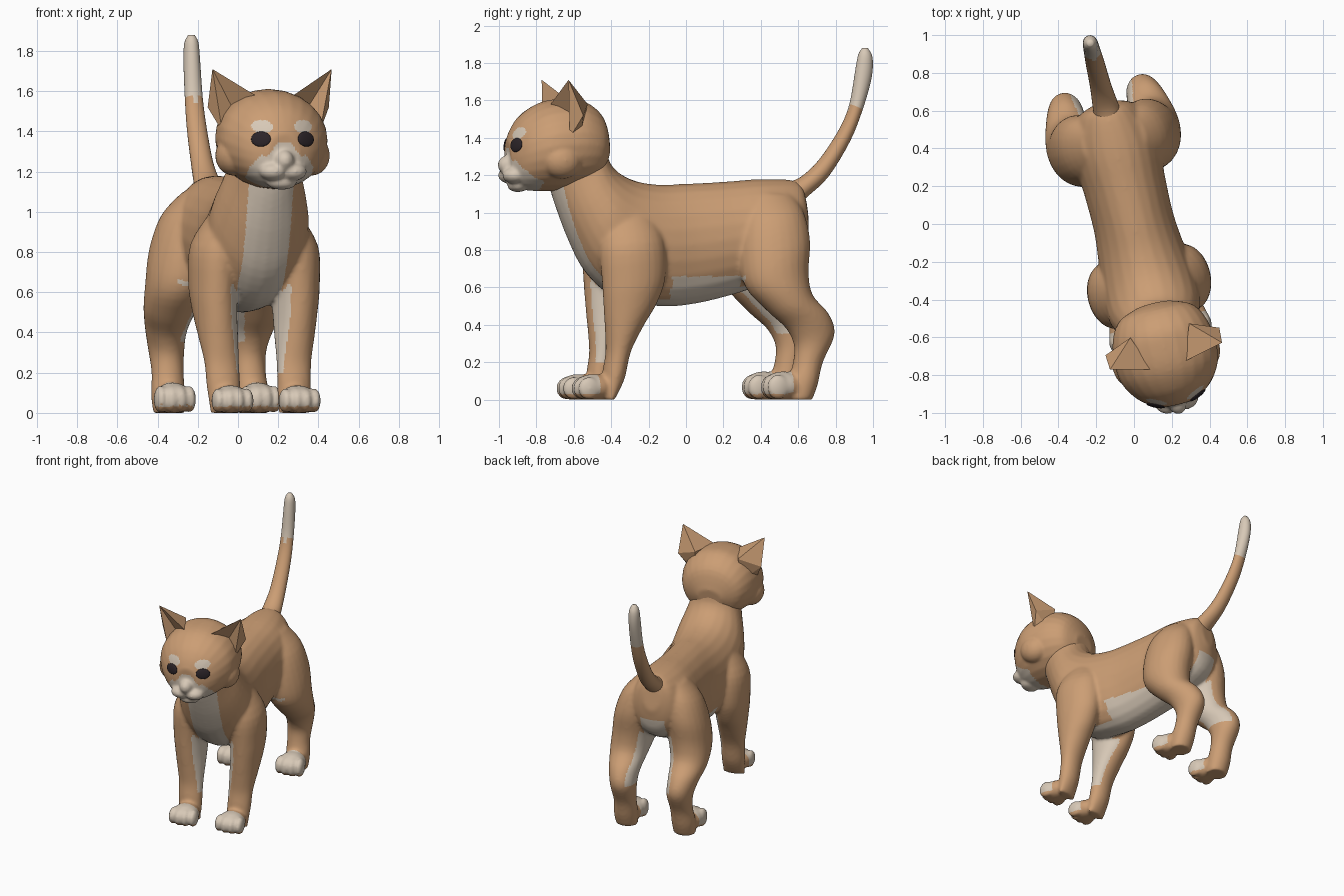
import bpy
import bmesh
from math import sin, cos, pi, radians
from mathutils import Vector, Matrix
from mathutils.bvhtree import BVHTree

if "Cube" in bpy.data.objects:
    bpy.data.objects.remove(bpy.data.objects["Cube"])

TURN = radians(13.6)   # the animal stands turned about the vertical


def material(name, rgb):
    m = bpy.data.materials.new(name)
    m.use_nodes = True
    m.diffuse_color = (*rgb, 1)
    m.node_tree.nodes["Principled BSDF"].inputs["Base Color"].default_value = (*rgb, 1)
    return m


tan = material("tan fur", (0.60, 0.34, 0.175))
cream = material("cream fur", (0.68, 0.58, 0.47))
dark = material("dark eye", (0.025, 0.018, 0.022))


def spline(rings, steps=4):
    """Catmull-Rom interpolation between ring descriptions."""
    out = []
    last = len(rings) - 1
    for i in range(last):
        p = [Vector(rings[max(0, min(last, i + k))]) for k in (-1, 0, 1, 2)]
        for s in range(steps):
            t = s / steps
            out.append(0.5 * (2 * p[1] + (p[2] - p[0]) * t
                              + (2 * p[0] - 5 * p[1] + 4 * p[2] - p[3]) * t * t
                              + (3 * p[1] - p[0] - 3 * p[2] + p[3]) * t ** 3))
    return out + [Vector(rings[last])]


def loft(bm, rings, side=1, sides=24):
    """Closed tube; each ring is (y, z) of two opposite points, half width, centre x."""
    loops = []
    for ya, za, yb, zb, half, x in spline(rings):
        a, b = Vector((x * side, ya, za)), Vector((x * side, yb, zb))
        mid, arm = (a + b) / 2, (a - b) / 2
        loops.append([bm.verts.new(mid + arm * cos(2 * pi * k / sides)
                                   + Vector((half * sin(2 * pi * k / sides), 0, 0)))
                      for k in range(sides)])
    faces = [bm.faces.new(loops[0]), bm.faces.new(loops[-1][::-1])]
    for lo, hi in zip(loops, loops[1:]):
        for k in range(sides):
            j = (k + 1) % sides
            faces.append(bm.faces.new((lo[k], hi[k], hi[j], lo[j])))
    bmesh.ops.recalc_face_normals(bm, faces=faces)


def ball(bm, centre, radii, frame=Matrix()):
    place = Matrix.Translation(centre) @ frame @ Matrix.Diagonal((*radii, 1))
    bmesh.ops.create_uvsphere(bm, u_segments=20, v_segments=12, radius=1, matrix=place)


def finish(name, bm, mats, voxel=0, rounds=6, rule=None):
    """Make the object, optionally fuse its shapes, then colour faces by rule."""
    me = bpy.data.meshes.new(name)
    bm.to_mesh(me)
    bm.free()
    ob = bpy.data.objects.new(name, me)
    bpy.context.collection.objects.link(ob)
    if voxel:
        fuse = ob.modifiers.new("fuse", "REMESH")
        fuse.mode = "VOXEL"
        fuse.voxel_size = voxel
        soft = ob.modifiers.new("soften", "SMOOTH")
        soft.factor = 0.5
        soft.iterations = rounds
        bpy.context.view_layer.update()
        graph = bpy.context.evaluated_depsgraph_get()
        baked = bpy.data.meshes.new_from_object(ob.evaluated_get(graph))
        ob.modifiers.clear()
        ob.data = baked
    ob.data.materials.clear()
    for m in mats:
        ob.data.materials.append(m)
    for p in ob.data.polygons:
        p.use_smooth = True
        if rule:
            p.material_index = int(rule(p.center, p.normal))
    ob.rotation_euler.z = TURN
    return ob


# Torso and neck, from rump to head
torso = [(.64, 1.12, .67, .93, .06, 0), (.60, 1.17, .62, .74, .16, 0),
         (.42, 1.18, .42, .62, .23, 0), (.20, 1.165, .25, .56, .22, 0),
         (0, 1.155, .03, .51, .215, 0), (-.15, 1.15, -.15, .5, .23, 0),
         (-.28, 1.17, -.38, .54, .25, 0), (-.38, 1.22, -.54, .67, .25, 0),
         (-.43, 1.28, -.64, .85, .22, 0), (-.45, 1.36, -.72, 1.05, .18, 0),
         (-.52, 1.45, -.75, 1.15, .16, 0)]
# Legs, from top to ground
hind_leg = [(.33, 1.10, .56, 1.10, .07, .1), (.27, .95, .61, 1.0, .13, .15),
            (.25, .76, .635, .85, .155, .185), (.28, .6, .62, .68, .15, .21),
            (.40, .47, .64, .56, .13, .225), (.50, .38, .73, .46, .105, .22),
            (.545, .29, .765, .35, .09, .21), (.54, .2, .70, .2, .08, .21),
            (.52, .12, .67, .08, .085, .215), (.5, 0, .64, 0, .08, .215)]
front_leg = [(-.48, 1.0, -.22, 1.0, .09, .13), (-.52, .82, -.17, .85, .125, .195),
             (-.51, .62, -.165, .66, .12, .21), (-.50, .48, -.21, .52, .11, .205),
             (-.49, .36, -.28, .40, .1, .195), (-.485, .25, -.35, .26, .088, .185),
             (-.5, .14, -.385, .11, .085, .18), (-.5, 0, -.44, 0, .08, .175)]

bm = bmesh.new()
loft(bm, torso)
for side in (-1, 1):
    for leg, x, toe, tall in ((hind_leg, .218, .36, .16), (front_leg, .172, -.67, .145)):
        loft(bm, leg, side)
        # Paw pad and four toes
        ball(bm, (x * side, toe + .12, tall * .45), (.095, .11, tall * .5))
        for k in (-1.5, -.5, .5, 1.5):
            ball(bm, (x * side + k * .05, toe + .055 + abs(k) * .014, tall * .42),
                 (.03, .06, tall * .43))
# Flatten the soles
for v in bm.verts:
    v.co.z = max(v.co.z, 0)


def body_cream(c, n):
    w, out = abs(c.x), n.x * (1 if c.x > 0 else -1)
    paw = .03 < c.z < .175 and n.z > -.5 and (c.y < -.535 or .3 < c.y < .52)
    chest = c.y < -.36 and w < .115 and c.z > .5 and n.y * .8 + n.z * .6 < -.4
    belly = -.38 < c.y < .42 and .42 < c.z < .66 and w < (.24 if -.12 < c.y < .27 else .1)
    rear = c.y > .4 and w < .09 and c.z < .86 and c.z > .4
    inside = out < -.6 and (.2 < c.z < .66 if c.y < 0 else .35 < c.z < .85)
    return paw or chest or belly or rear or inside


finish("body", bm, (tan, cream), .012, 7, body_cream)

# Head, from nape to face
skull = [(-.43, 1.38, -.45, 1.25, .09, 0), (-.47, 1.52, -.5, 1.17, .2, 0),
         (-.57, 1.6, -.58, 1.13, .255, 0), (-.68, 1.61, -.7, 1.115, .275, 0),
         (-.80, 1.59, -.8, 1.115, .265, 0), (-.9, 1.53, -.88, 1.12, .215, 0),
         (-.955, 1.46, -.94, 1.14, .15, 0), (-.985, 1.39, -.975, 1.19, .08, 0)]
bm = bmesh.new()
loft(bm, skull)
ball(bm, (0, -.97, 1.255), (.05, .065, .055))       # nose
ball(bm, (0, -.925, 1.145), (.075, .055, .035))     # chin
for side in (-1, 1):
    ball(bm, (.05 * side, -.955, 1.2), (.07, .065, .045))   # muzzle
    ball(bm, (.2 * side, -.73, 1.28), (.09, .11, .1))       # cheek


def face_cream(c, n):
    w = abs(c.x)
    muzzle = c.y < -.82 and c.z < 1.28 and w < .165 - max(0, c.z - 1.22) * .8
    bridge = c.y < -.9 and c.z < 1.35 and w < .09 - max(0, c.z - 1.27) * .8
    brow = c.y < -.8 and ((w - .105) / .05) ** 2 + ((c.z - 1.425) / .032) ** 2 < 1
    return muzzle or bridge or brow


head = finish("head", bm, (tan, cream), .01, 5, face_cream)

# Eyes lie flat on the face
probe = bmesh.new()
probe.from_mesh(head.data)
tree = BVHTree.FromBMesh(probe)
probe.free()
for side, name in ((-1, "right"), (1, "left")):
    spot, normal, _, _ = tree.ray_cast(Vector((.115 * side, -2, 1.362)), Vector((0, 1, 0)))
    bm = bmesh.new()
    ball(bm, spot, (.05, .038, .01), normal.to_track_quat("Z", "Y").to_matrix().to_4x4())
    finish(name + "_eye", bm, (dark,))

    # Ear: folded shell with a cream outer lining
    points = {"tip": (.305, -.72, 1.71), "inner": (.09, -.77, 1.575),
              "hollow": (.2, -.68, 1.53), "low": (.25, -.70, 1.40),
              "outer": (.31, -.64, 1.52), "back": (.16, -.58, 1.58), "root": (.17, -.62, 1.40)}
    bm = bmesh.new()
    vert = {k: bm.verts.new((x * side, y, z)) for k, (x, y, z) in points.items()}
    for corners in ("tip inner hollow", "hollow inner low", "tip hollow low", "tip low outer",
                    "tip outer back", "tip back inner", "outer low root", "outer root back",
                    "inner back root", "inner root low"):
        f = bm.faces.new([vert[k] for k in corners.split()])
        f.material_index = int(corners in ("tip hollow low", "tip low outer"))
    bmesh.ops.recalc_face_normals(bm, faces=bm.faces[:])
    ear = finish(name + "_ear", bm, (tan, cream))
    for p in ear.data.polygons:
        p.use_smooth = False

# Tail with a cream tip
tail = [(.55, 1.16, .6, 1.02, .075, 0), (.63, 1.19, .66, 1.08, .068, 0),
        (.73, 1.28, .78, 1.19, .056, 0), (.84, 1.44, .9, 1.38, .05, 0),
        (.9, 1.58, .97, 1.55, .045, 0), (.935, 1.78, 1.02, 1.72, .041, 0),
        (.95, 1.85, 1.025, 1.83, .035, 0), (.97, 1.88, 1.0, 1.88, .016, 0)]
bm = bmesh.new()
loft(bm, tail)
finish("tail", bm, (tan, cream), rule=lambda c, n: c.z > 1.56)
